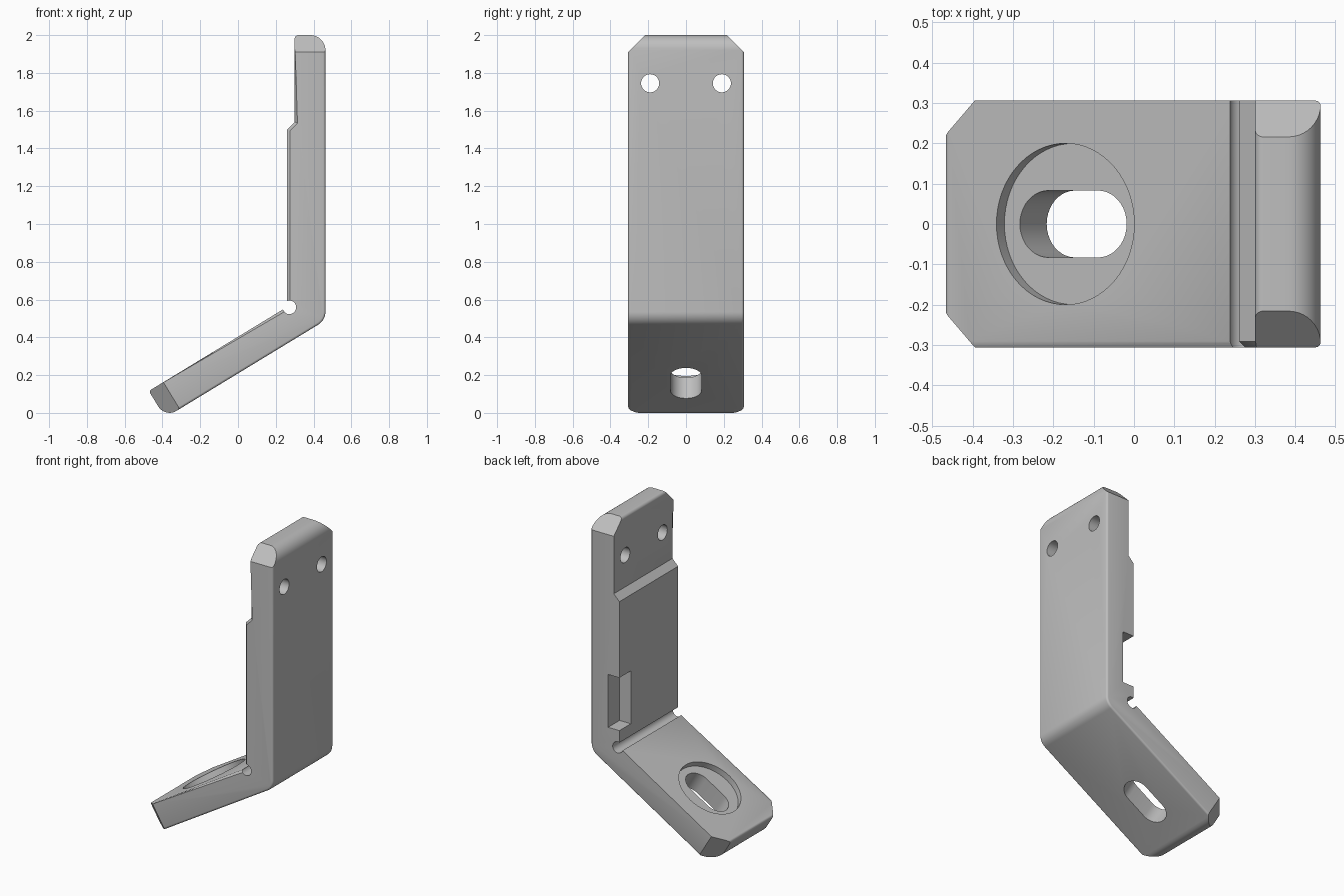
import bpy, bmesh, math
from mathutils import Vector

if "Cube" in bpy.data.objects:
    bpy.data.objects.remove(bpy.data.objects["Cube"], do_unlink=True)

X, Y, Z = Vector((1, 0, 0)), Vector((0, 1, 0)), Vector((0, 0, 1))
HALF = 0.306            # half width of the strip
THICK = 0.166           # foot thickness
ANGLE = math.radians(31.3)
U = Vector((math.cos(ANGLE), 0, math.sin(ANGLE)))    # along the foot
N = Vector((-math.sin(ANGLE), 0, math.cos(ANGLE)))   # out of the foot's top
ARC = 10


def rounded(corners):
    """Outline from (x, y, radius) corners, each rounded one given ARC steps."""
    out = []
    for i, (x, y, r) in enumerate(corners):
        p = Vector((x, y))
        if r == 0:
            out.append(p)
            continue
        a = (Vector(corners[i - 1][:2]) - p).normalized()
        b = (Vector(corners[(i + 1) % len(corners)][:2]) - p).normalized()
        half = a.angle(b) / 2
        mid = (a + b).normalized()
        centre = p + mid * (r / math.sin(half))
        start = p + a * (r / math.tan(half)) - centre
        end = p + b * (r / math.tan(half)) - centre
        sweep = start.angle(end)
        for k in range(ARC + 1):
            t = k / ARC
            out.append(centre + (start * math.sin((1 - t) * sweep)
                                 + end * math.sin(t * sweep)) / math.sin(sweep))
    return out


def circle(r, steps=64):
    return [Vector((r * math.cos(2 * math.pi * k / steps),
                    r * math.sin(2 * math.pi * k / steps))) for k in range(steps)]


def box(w, h):
    return [Vector((sx * w, sy * h)) for sx, sy in ((-1, -1), (1, -1), (1, 1), (-1, 1))]


def prism(outline, origin, ax, ay, axis, lo, hi):
    """Extrude a flat outline along an axis; returns the bmesh and both rims."""
    bm = bmesh.new()
    rims = [[bm.verts.new(origin + ax * p[0] + ay * p[1] + axis * t) for p in outline]
            for t in (lo, hi)]
    for rim in rims:
        bm.faces.new(rim)
    for i in range(len(outline)):
        j = (i + 1) % len(outline)
        bm.faces.new((rims[0][i], rims[0][j], rims[1][j], rims[1][i]))
    bmesh.ops.recalc_face_normals(bm, faces=bm.faces[:])
    return bm, rims


def add_object(name, bm):
    mesh = bpy.data.meshes.new(name)
    bm.to_mesh(mesh)
    bm.free()
    obj = bpy.data.objects.new(name, mesh)
    bpy.context.collection.objects.link(obj)
    return obj


# Bent strip: side profile extruded across the width
tip = Vector((-0.472, 0, 0.116))
low = tip - N * THICK
bend = low + U * ((0.463 - low.x) / U.x)
inner = tip + U * ((0.26 - tip.x) / U.x)
profile = rounded([
    (low.x, low.z, 0.07), (bend.x, bend.z, 0.08), (0.463, 2, 0.08), (0.30, 2, 0.02),
    (0.30, 1.54, 0), (0.26, 1.5, 0), (inner.x, inner.z, 0), (tip.x, tip.z, 0.015)])
bm, (front, back) = prism(profile, Vector(), X, Z, Y, -HALF, HALF)


def chain(rim, first, last):
    return [bm.edges.get((rim[i], rim[i + 1])) for i in range(first, last)]


# Chamfer on the inner front edge, small rounds on both outer edges
R = ARC + 1
inner_edges = chain(front, 4 * R - 1, 4 * R + 3)
outer_edges = chain(front, 0, 3 * R - 1) + chain(back, 0, 3 * R - 1)
bmesh.ops.bevel(bm, geom=inner_edges, offset=0.015, offset_type='OFFSET',
                segments=1, affect='EDGES', profile=0.5)
outer_edges = [e for e in outer_edges if e.is_valid]
bmesh.ops.bevel(bm, geom=outer_edges, offset=0.012, offset_type='OFFSET',
                segments=3, affect='EDGES', profile=0.5)
bracket = add_object("bent_bracket", bm)


def cut(name, *args):
    cutter = add_object(name, prism(*args)[0])
    cutter.hide_render = True
    mod = bracket.modifiers.new(name, 'BOOLEAN')
    mod.operation = 'DIFFERENCE'
    mod.solver = 'EXACT'
    mod.object = cutter
    bpy.context.view_layer.objects.active = bracket
    bpy.ops.object.modifier_apply(modifier=name)
    bpy.data.objects.remove(cutter, do_unlink=True)


# Corner chamfers at both ends
CHAMFER = 0.09
for side in (-1, 1):
    for corner, end, through in ((Vector((0.38, 0, 2)), Z, X), (tip - N * 0.08, -U, N)):
        out = (end + Y * side).normalized()
        along = out.cross(through)
        start = corner + Y * side * HALF - out * CHAMFER / math.sqrt(2)
        cut("corner_cutter", box(0.3, 0.3), start, along, through, out, 0, 0.3)

# Screw holes near the top
for side in (-1, 1):
    cut("screw_hole_cutter", circle(0.048, 40), Vector((0, side * 0.19, 1.745)), Y, Z, X, 0.1, 0.7)

# Relief hole in the inside corner
cut("relief_cutter", circle(0.036, 40), Vector((0.272, 0, 0.559)), X, Z, Y, -0.5, 0.5)

# Round recess and slot through the foot
seat = tip + U * 0.353
cut("recess_cutter", circle(0.2), seat, U, Y, N, -0.038, 0.2)
L, S = 0.155, 0.083
slot = rounded([(-L, -S, S * 0.998), (L, -S, S * 0.998), (L, S, S * 0.998), (-L, S, S * 0.998)])
cut("slot_cutter", slot, seat, U, Y, N, -0.4, 0.1)

# Notch in the back inner edge
cut("notch_cutter", box(0.1, 0.17), Vector((0.24, 0, 0.84)), X, Z, Y, 0.19, 0.5)

# Finish
steel = bpy.data.materials.new("plain_grey")
steel.use_nodes = True
colour = (0.52, 0.52, 0.52, 1)
steel.diffuse_color = colour
steel.node_tree.nodes["Principled BSDF"].inputs["Base Color"].default_value = colour
bracket.data.materials.clear()
bracket.data.materials.append(steel)
bpy.ops.object.select_all(action='DESELECT')
bracket.select_set(True)
bpy.context.view_layer.objects.active = bracket
bpy.ops.object.shade_smooth_by_angle(angle=math.radians(32))
